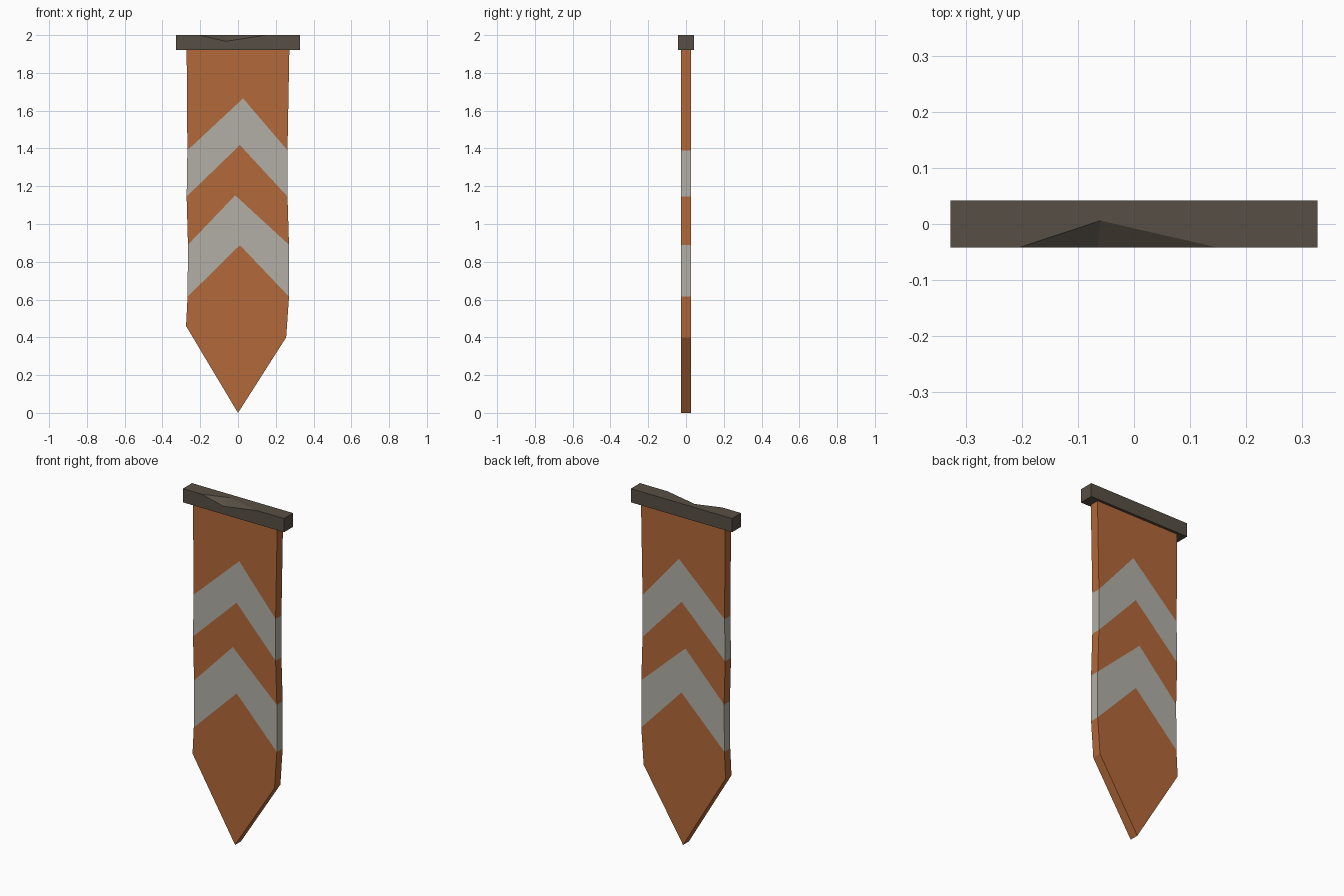
import bpy, bmesh

if "Cube" in bpy.data.objects:
    bpy.data.objects.remove(bpy.data.objects["Cube"])


def material(name, rgb):
    m = bpy.data.materials.new(name)
    m.diffuse_color = (*rgb, 1)
    m.use_nodes = True
    m.node_tree.nodes["Principled BSDF"].inputs["Base Color"].default_value = m.diffuse_color
    return m


def finish(name, bm, mats):
    bmesh.ops.recalc_face_normals(bm, faces=bm.faces)
    me = bpy.data.meshes.new(name)
    bm.to_mesh(me)
    bm.free()
    for m in mats:
        me.materials.append(m)
    ob = bpy.data.objects.new(name, me)
    bpy.context.collection.objects.link(ob)
    return ob


orange = material("orange cloth", (0.445, 0.138, 0.041))
grey = material("pale grey stripe", (0.445, 0.429, 0.381))
wood = material("dark wood", (0.095, 0.078, 0.058))

# Hanging cloth: rows of left / middle / right points, alternate bands are stripes
rows = [
    [(-.272, 1.93), (0, 1.93), (.272, 1.93)],
    [(-.268, 1.39), (.027, 1.665), (.262, 1.39)],
    [(-.272, 1.145), (.01, 1.418), (.262, 1.145)],
    [(-.265, .89), (-.015, 1.152), (.27, .89)],
    [(-.267, .615), (.01, .888), (.27, .615)],
    [(-.275, .46), (0, 0), (.255, .40)],
]
T = 0.027
bm = bmesh.new()
front, back = ([[bm.verts.new((x, y, z)) for x, z in r] for r in rows] for y in (-T, T))
for i in range(len(rows) - 1):
    quads = []
    for side in (front, back):
        for j in (0, 1):
            quads.append((side[i][j], side[i][j + 1], side[i + 1][j + 1], side[i + 1][j]))
    for j in (0, 2):
        quads.append((front[i][j], back[i][j], back[i + 1][j], front[i + 1][j]))
    for q in quads:
        bm.faces.new(q).material_index = i % 2
for r in (0, -1):
    for j in (0, 1):
        bm.faces.new((front[r][j], front[r][j + 1], back[r][j + 1], back[r][j]))
finish("banner_cloth", bm, [orange, grey])

# Crossbar with a chipped top front edge
X, Y, Z0, Z1 = 0.327, 0.042, 1.92, 2.0
bm = bmesh.new()
v = bm.verts.new
b0, b1, b2, b3 = [v((x, y, Z0)) for x, y in ((-X, -Y), (X, -Y), (X, Y), (-X, Y))]
t0, t1, t2, t3 = [v((x, y, Z1)) for x, y in ((-X, -Y), (X, -Y), (X, Y), (-X, Y))]
chip_l, chip_r = v((-.205, -Y, Z1)), v((.15, -Y, Z1))
chip_in, chip_low = v((-.06, .006, Z1)), v((-.065, -Y, 1.967))
for f in ((b0, b1, b2, b3), (b2, b3, t3, t2), (b0, b3, t3, t0), (b1, b2, t2, t1),
          (b0, b1, t1, chip_r, chip_low, chip_l, t0),
          (t0, chip_l, chip_in, chip_r, t1, t2, t3),
          (chip_l, chip_low, chip_in), (chip_low, chip_r, chip_in)):
    bm.faces.new(f)
finish("crossbar", bm, [wood])
